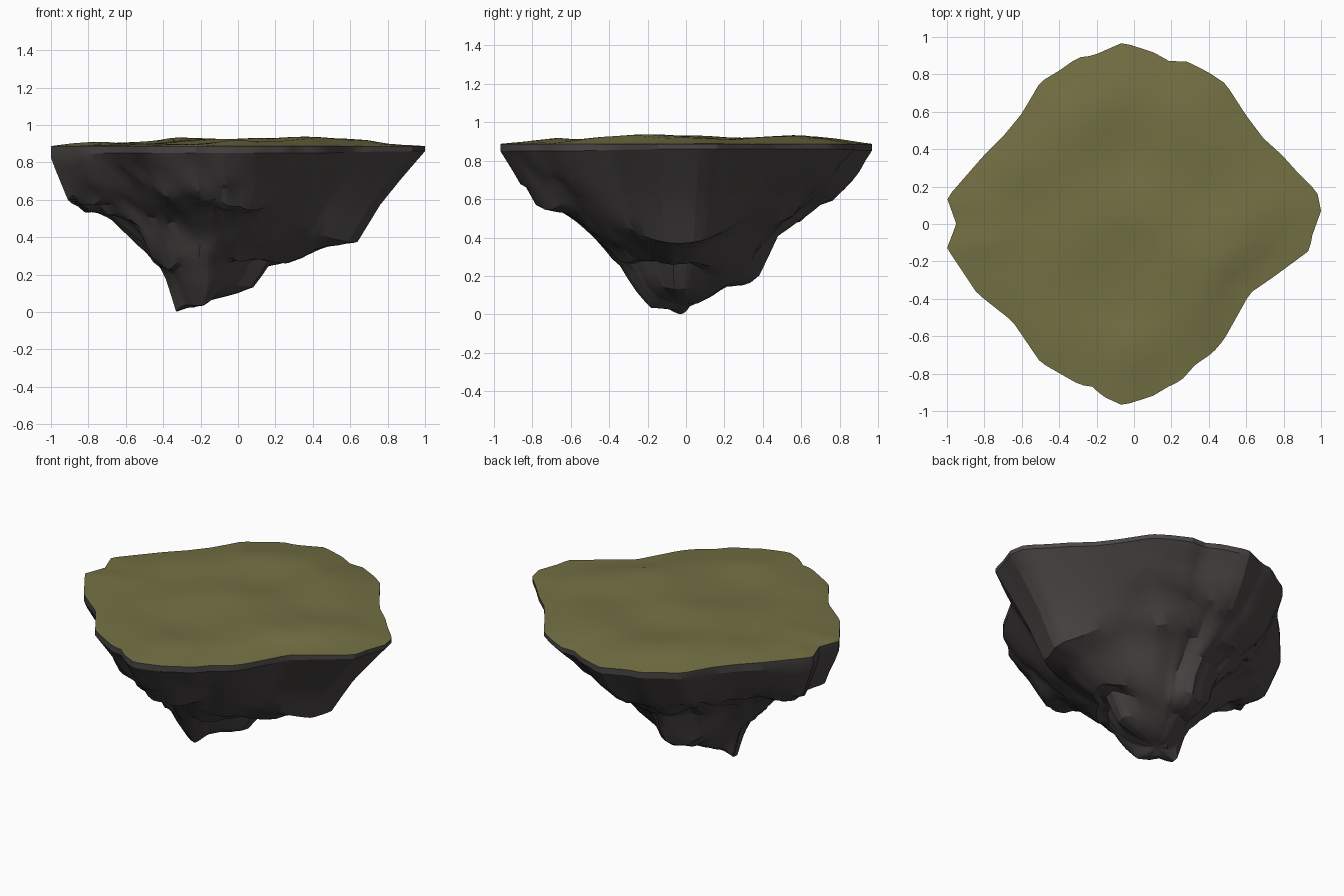
import bpy, bmesh, math
from mathutils import Vector, noise

if "Cube" in bpy.data.objects:
    bpy.data.objects.remove(bpy.data.objects["Cube"])

# ---------- colours ----------
def material(name, rgb):
    m = bpy.data.materials.new(name)
    m.diffuse_color = (*rgb, 1)
    m.use_nodes = True
    m.node_tree.nodes["Principled BSDF"].inputs["Base Color"].default_value = m.diffuse_color
    return m

GRASS = material("olive grass", (0.172, 0.162, 0.057))
ROCK = material("dark rock", (0.066, 0.060, 0.058))

# ---------- rim outline seen from above, counter-clockwise ----------
RIM = [(1, .07), (.98, .17), (.88, .27), (.79, .37), (.69, .46), (.6, .58), (.49, .75),
       (.4, .81), (.28, .87), (.19, .87), (.1, .92), (-.06, .97), (-.22, .9), (-.3, .89),
       (-.4, .82), (-.5, .76), (-.6, .59), (-.69, .48), (-.8, .37), (-1, .14), (-.95, 0),
       (-1, -.13), (-.84, -.37), (-.65, -.52), (-.5, -.74), (-.29, -.86), (-.22, -.87),
       (-.17, -.92), (-.06, -.97), (.1, -.92), (.2, -.86), (.25, -.84), (.33, -.75),
       (.42, -.69), (.48, -.62), (.62, -.37), (.75, -.28), (.94, -.14), (.95, -.07)]

# ---------- underside heights, from the tip outwards, for eight directions ----------
T = [0, .1, .17, .25, .33, .4, .55, .7, .8, .9, 1]
DEPTH = [
    [.05, .08, .10, .14, .29, .26, .34, .37, .57, .72, .86],    # east
    [.05, .07, .10, .14, .18, .25, .43, .57, .66, .76, .86],    # north east
    [.05, .06, .10, .15, .16, .19, .46, .56, .57, .69, .85],    # north
    [.05, .04, .08, .17, .27, .34, .46, .56, .63, .71, .84],    # north west
    [.05, .02, .00, .19, .28, .35, .47, .57, .54, .58, .82],    # west
    [.05, .02, .04, .15, .24, .31, .47, .60, .68, .77, .85],    # south west
    [.05, .03, .04, .14, .25, .34, .49, .56, .60, .71, .85],    # south
    [.05, .07, .10, .16, .30, .28, .37, .50, .61, .73, .85],    # south east
]
TIP = Vector((-.2, -.03))
RIM_Z = .887

def along(row, t):
    for i in range(len(T) - 1):
        if t <= T[i + 1]:
            k = (t - T[i]) / (T[i + 1] - T[i])
            return row[i] + (row[i + 1] - row[i]) * k
    return row[-1]

def under_height(angle, t):
    a = (angle / (math.pi / 4)) % 8
    i = int(a) % 8
    k = a - int(a)
    k = k * k * (3 - 2 * k)
    return along(DEPTH[i], t) * (1 - k) + along(DEPTH[(i + 1) % 8], t) * k

def resample(points, n):
    pts = [Vector(p) for p in points]
    seg = [(pts[(i + 1) % len(pts)] - p).length for i, p in enumerate(pts)]
    out, i, start = [], 0, 0.0
    for j in range(n):
        d = sum(seg) * j / n
        while d > start + seg[i]:
            start += seg[i]
            i += 1
        out.append(pts[i].lerp(pts[(i + 1) % len(pts)], (d - start) / seg[i]))
    return out

N = 128
rim = resample(RIM, N)

def loft(name, mat, rings, centre, flip, angle):
    """Skin closed rings and close the inner end with a fan."""
    bm = bmesh.new()
    loops = [[bm.verts.new(p) for p in ring] for ring in rings]
    for a, b in zip(loops, loops[1:]):
        for i in range(N):
            j = (i + 1) % N
            bm.faces.new((a[i], a[j], b[j], b[i]))
    c = bm.verts.new(centre)
    for i in range(N):
        bm.faces.new((loops[-1][i], loops[-1][(i + 1) % N], c))
    if flip:
        bmesh.ops.reverse_faces(bm, faces=bm.faces[:])
    me = bpy.data.meshes.new(name)
    bm.to_mesh(me)
    bm.free()
    me.materials.append(mat)
    ob = bpy.data.objects.new(name, me)
    bpy.context.collection.objects.link(ob)
    bpy.context.view_layer.objects.active = ob
    ob.select_set(True)
    bpy.ops.object.shade_smooth_by_angle(angle=math.radians(angle))
    ob.select_set(False)
    return ob

# ---------- rock underside ----------
def crag(p, ang, t):
    """Chipped cells plus soft ribs that run down from the rim."""
    d = noise.voronoi(p * 3.2)[0]
    e = noise.voronoi(p * 7)[0]
    rib = noise.noise(Vector((math.cos(ang) * 3, math.sin(ang) * 3, t * 1.2)))
    return (d[1] - d[0] - .25) * .08 + (e[1] - e[0] - .25) * .03 + rib * .04 * t

def rock_point(p, t):
    d = p - TIP
    ang = math.atan2(d.y, d.x)
    z = under_height(ang, t)
    q = TIP + d * t
    slab = min(1, max(0, (abs(ang) - .5) / .7))    # the east face is a smooth slab
    calm = slab if t > .68 else .4 + .6 * slab
    w = min(1, 6 * (1 - t)) * min(1, max(.1, 4 * t - .5)) * calm
    s = Vector((q.x, q.y, z * 1.3))
    z -= crag(s, ang, t) * w
    side = noise.noise_vector(s * 3.5) * .045 * w
    return Vector((q.x + side.x, q.y + side.y, max(z, 0)))

steps = [1, .97, .93, .89, .85, .8, .75, .7, .64, .58, .52, .46, .4, .36, .32, .28, .24, .2, .17,
         .13, .09, .05]
rings = [[Vector((p.x, p.y, RIM_Z)) for p in rim]]
rings += [[rock_point(p, t) for p in rim] for t in steps]
loft("rock_underside", ROCK, rings, (TIP.x, TIP.y, .05), True, 24)

# ---------- grass top with gentle swells ----------
def grass_point(p, t):
    q = p * t
    swell = .028 + .036 * noise.noise(Vector((q.x * 2.6, q.y * 2.6, 4.7)))
    return Vector((q.x, q.y, RIM_Z + swell * min(1, (1 - t) * 3.5)))

grass = [[grass_point(p, t) for p in rim] for t in (1, .95, .88, .8, .7, .6, .5, .4, .3, .2, .1)]
loft("grass_top", GRASS, grass, grass_point(Vector((0, 0)), 0), False, 60)
